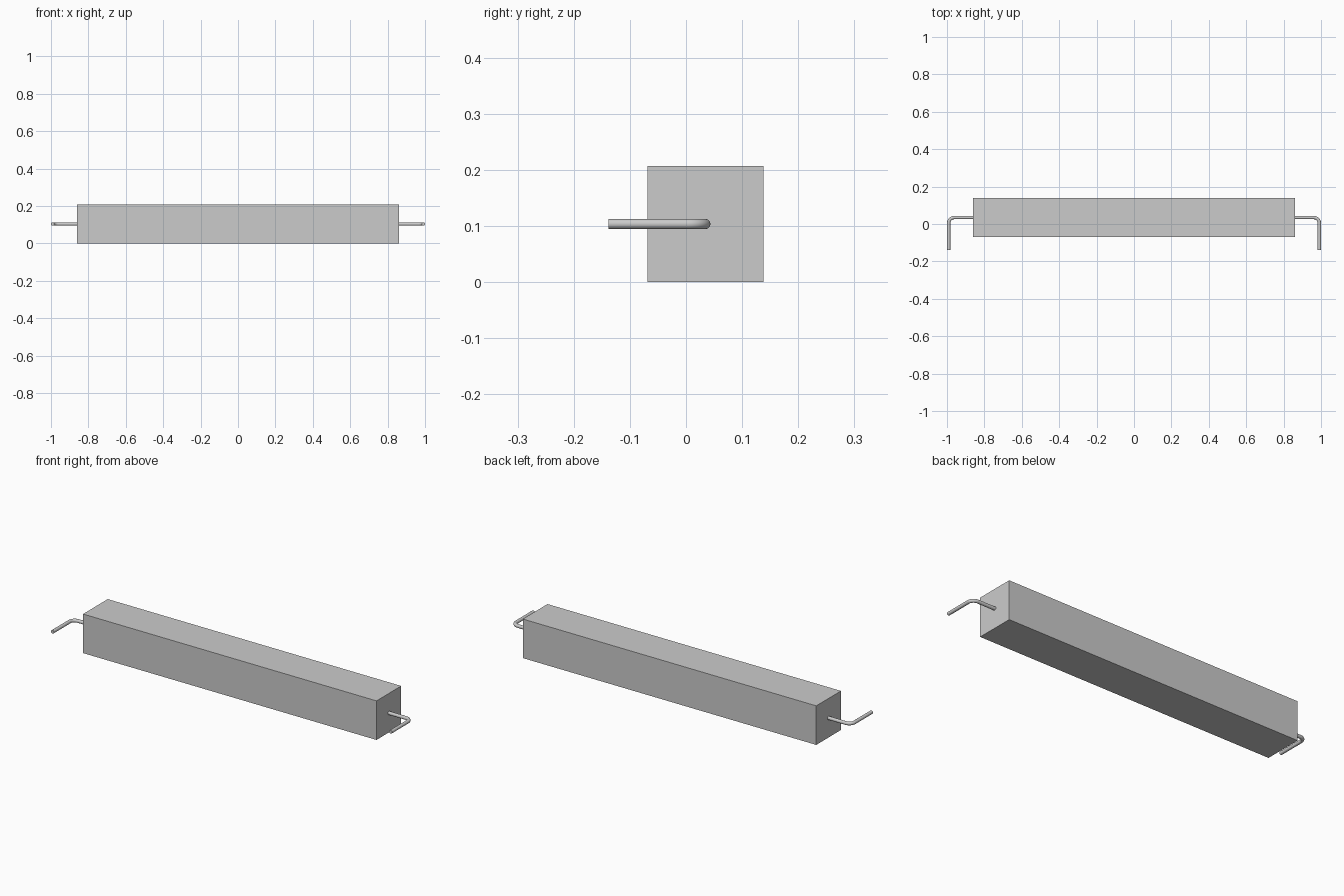
import bpy, bmesh, math
from mathutils import Vector

if "Cube" in bpy.data.objects:
    bpy.data.objects.remove(bpy.data.objects["Cube"])

HALF_X, SIDE = 0.86, 0.207
Y_MID, Z_MID = 0.0345, 0.1035
WIRE_R, BEND_R = 0.009, 0.03
SIDES, BEND_STEPS = 24, 10


def finish(name, bm):
    bmesh.ops.recalc_face_normals(bm, faces=bm.faces)
    mesh = bpy.data.meshes.new(name)
    bm.to_mesh(mesh)
    bm.free()
    obj = bpy.data.objects.new(name, mesh)
    bpy.context.collection.objects.link(obj)
    return obj


# Rectangular ceramic body
bm = bmesh.new()
bmesh.ops.create_cube(bm, size=1)
for v in bm.verts:
    v.co = Vector((v.co.x * 2 * HALF_X, v.co.y * SIDE + Y_MID, v.co.z * SIDE + Z_MID))
finish("ceramic_body", bm)


def wire_lead(name, side):
    # Path: out of the body end, round the bend, then forward to the tip
    bend_x, bend_y = 1 - WIRE_R - BEND_R, Y_MID - BEND_R
    stations = [(HALF_X - 0.005, Y_MID, math.pi / 2)]
    for i in range(BEND_STEPS + 1):
        a = math.pi / 2 * (1 - i / BEND_STEPS)
        stations.append((bend_x + BEND_R * math.cos(a), bend_y + BEND_R * math.sin(a), a))
    stations.append((1 - WIRE_R, -0.138, 0))

    # Round section swept along the path
    bm = bmesh.new()
    rings = []
    for x, y, a in stations:
        ring = []
        for k in range(SIDES):
            t = 2 * math.pi * k / SIDES
            r = WIRE_R * math.cos(t)
            ring.append(bm.verts.new((side * (x + r * math.cos(a)),
                                      y + r * math.sin(a),
                                      Z_MID + WIRE_R * math.sin(t))))
        rings.append(ring)
    for r0, r1 in zip(rings, rings[1:]):
        for k in range(SIDES):
            n = (k + 1) % SIDES
            bm.faces.new((r0[k], r0[n], r1[n], r1[k]))
    bm.faces.new(rings[0])
    bm.faces.new(rings[-1])
    obj = finish(name, bm)

    bpy.ops.object.select_all(action='DESELECT')
    obj.select_set(True)
    bpy.context.view_layer.objects.active = obj
    bpy.ops.object.shade_smooth_by_angle(angle=math.radians(40))


wire_lead("right_wire_lead", 1)
wire_lead("left_wire_lead", -1)
